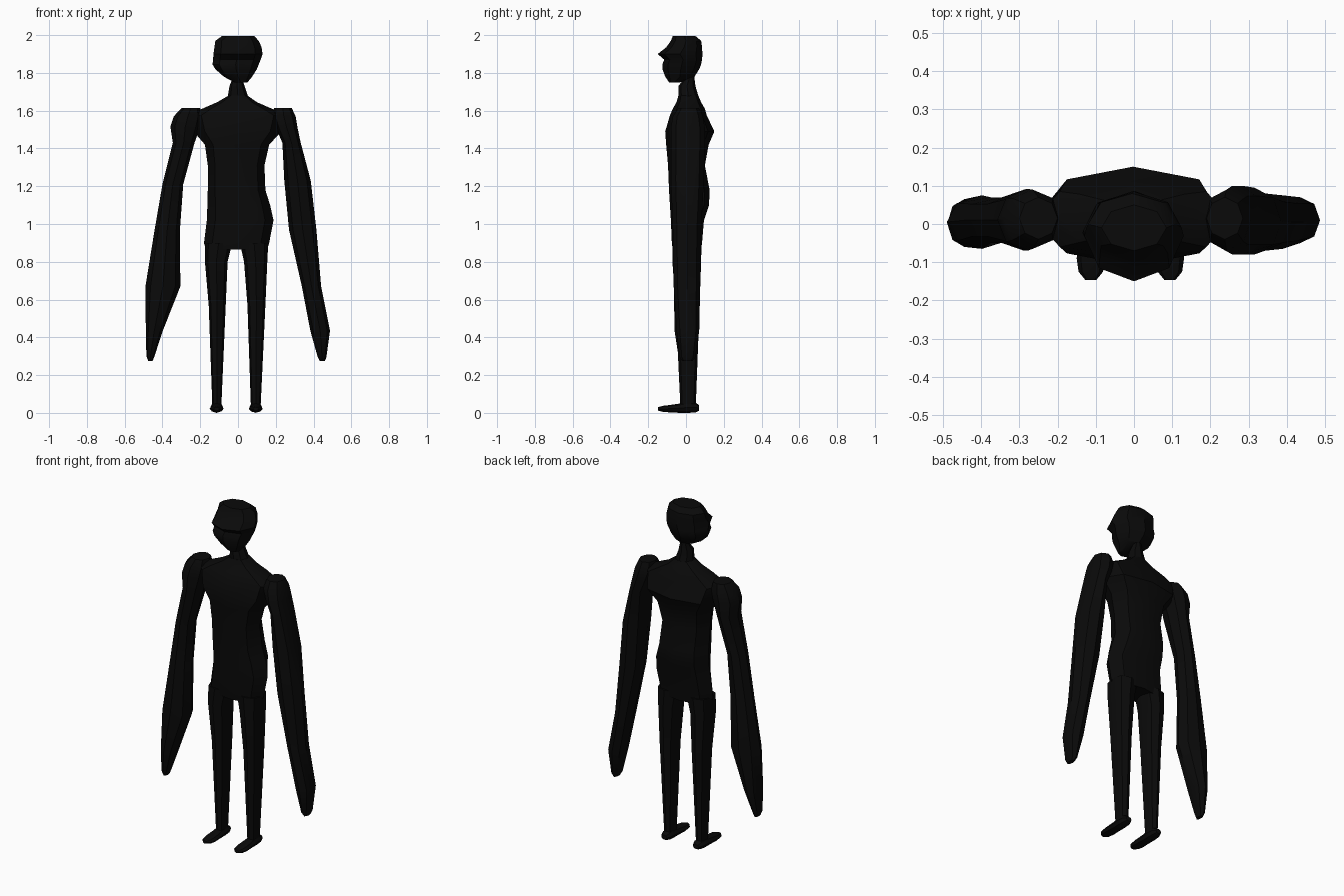
import bpy, bmesh, math

black = bpy.data.materials.new("matte_black")
black.diffuse_color = (0.003, 0.003, 0.003, 1)


def loft(name, rings, sides=8, along="z", fullness=1.0):
    """Skin rings given as (a0, a1, b0, b1, t): two extents and a station on the axis."""
    bm = bmesh.new()
    loops = []
    for a0, a1, b0, b1, t in rings:
        loop = []
        for i in range(sides):
            ang = 2 * math.pi * i / sides
            c, s = math.cos(ang), math.sin(ang)
            c = math.copysign(abs(c) ** fullness, c)
            s = math.copysign(abs(s) ** fullness, s)
            a = (a0 + a1) / 2 + c * (a1 - a0) / 2
            b = (b0 + b1) / 2 + s * (b1 - b0) / 2
            loop.append(bm.verts.new((a, b, t) if along == "z" else (a, t, b)))
        loops.append(loop)
    for lo, hi in zip(loops, loops[1:]):
        for i in range(sides):
            j = (i + 1) % sides
            bm.faces.new((lo[i], lo[j], hi[j], hi[i]))
    bm.faces.new(loops[0])
    bm.faces.new(loops[-1])
    bmesh.ops.recalc_face_normals(bm, faces=bm.faces)
    mesh = bpy.data.meshes.new(name)
    bm.to_mesh(mesh)
    bm.free()
    mesh.materials.append(black)
    obj = bpy.data.objects.new(name, mesh)
    bpy.context.collection.objects.link(obj)
    bpy.ops.object.select_all(action="DESELECT")
    obj.select_set(True)
    bpy.context.view_layer.objects.active = obj
    bpy.ops.object.shade_smooth_by_angle(angle=math.radians(35))
    return obj


# Torso from hips to the base of the neck
loft("torso", [
    (-0.17, 0.155, -0.07, 0.08, 0.865),
    (-0.18, 0.165, -0.075, 0.085, 0.90),
    (-0.165, 0.188, -0.08, 0.095, 1.02),
    (-0.162, 0.17, -0.085, 0.122, 1.10),
    (-0.16, 0.145, -0.09, 0.125, 1.18),
    (-0.16, 0.14, -0.095, 0.10, 1.31),
    (-0.175, 0.165, -0.105, 0.12, 1.42),
    (-0.235, 0.23, -0.11, 0.15, 1.49),
    (-0.26, 0.255, -0.085, 0.11, 1.575),
    (-0.19, 0.18, -0.07, 0.10, 1.61),
    (-0.11, 0.10, -0.05, 0.08, 1.645),
    (-0.05, 0.05, -0.04, 0.065, 1.68)], fullness=0.85)

# Neck
loft("neck", [
    (-0.055, 0.055, -0.04, 0.068, 1.67),
    (-0.045, 0.035, -0.04, 0.05, 1.73),
    (-0.03, 0.022, -0.01, 0.045, 1.77),
    (-0.03, 0.03, -0.01, 0.045, 1.82)])

# Head with jutting jaw and brow
loft("head", [
    (-0.02, 0.05, -0.09, -0.03, 1.75),
    (-0.075, 0.075, -0.11, 0.045, 1.78),
    (-0.12, 0.10, -0.125, 0.07, 1.82),
    (-0.135, 0.11, -0.125, 0.08, 1.845),
    (-0.132, 0.12, -0.115, 0.085, 1.87),
    (-0.13, 0.13, -0.15, 0.087, 1.90),
    (-0.125, 0.125, -0.105, 0.085, 1.935),
    (-0.12, 0.11, -0.08, 0.08, 1.97),
    (-0.085, 0.085, -0.07, 0.05, 1.995)])

# Arms hang from the shoulders and end in long tapered hands
loft("left_arm", [
    (-0.30, -0.20, -0.04, 0.07, 1.613),
    (-0.34, -0.19, -0.065, 0.09, 1.57),
    (-0.358, -0.20, -0.07, 0.092, 1.515),
    (-0.345, -0.23, -0.07, 0.09, 1.43),
    (-0.40, -0.29, -0.05, 0.07, 1.21),
    (-0.443, -0.308, -0.05, 0.07, 0.96),
    (-0.49, -0.305, -0.065, 0.075, 0.67),
    (-0.488, -0.40, -0.06, 0.065, 0.43),
    (-0.485, -0.442, -0.04, 0.03, 0.30),
    (-0.475, -0.452, -0.03, 0.02, 0.275)])
loft("right_arm", [
    (0.19, 0.285, -0.04, 0.07, 1.613),
    (0.18, 0.305, -0.07, 0.09, 1.57),
    (0.20, 0.315, -0.08, 0.10, 1.51),
    (0.235, 0.332, -0.08, 0.10, 1.43),
    (0.245, 0.385, -0.08, 0.095, 1.23),
    (0.27, 0.415, -0.07, 0.08, 0.97),
    (0.338, 0.44, -0.065, 0.075, 0.67),
    (0.383, 0.487, -0.05, 0.07, 0.435),
    (0.422, 0.468, -0.035, 0.05, 0.295),
    (0.433, 0.46, -0.02, 0.035, 0.275)])

# Legs and feet
for side, leg in (("left", ((-0.175, -0.03), (-0.175, -0.055), (-0.155, -0.065), (-0.136, -0.088))),
                  ("right", ((0.01, 0.16), (0.032, 0.155), (0.05, 0.145), (0.068, 0.12)))):
    depth = ((-0.072, 0.082, 0.90), (-0.072, 0.08, 0.80), (-0.055, 0.072, 0.57), (-0.03, 0.052, 0.04))
    loft(side + "_leg", [x + d for x, d in zip(leg, depth)], fullness=0.85)
    cx = -0.113 if side == "left" else 0.094
    loft(side + "_foot", [(cx - w, cx + w, z0, z1, y) for w, z0, z1, y in (
        (0.018, 0.012, 0.04, 0.07), (0.03, 0.002, 0.055, 0.05),
        (0.034, 0.0, 0.058, 0.01), (0.032, 0.0, 0.05, -0.03),
        (0.037, 0.003, 0.041, -0.09), (0.032, 0.006, 0.037, -0.125),
        (0.014, 0.012, 0.03, -0.147))], along="y")
